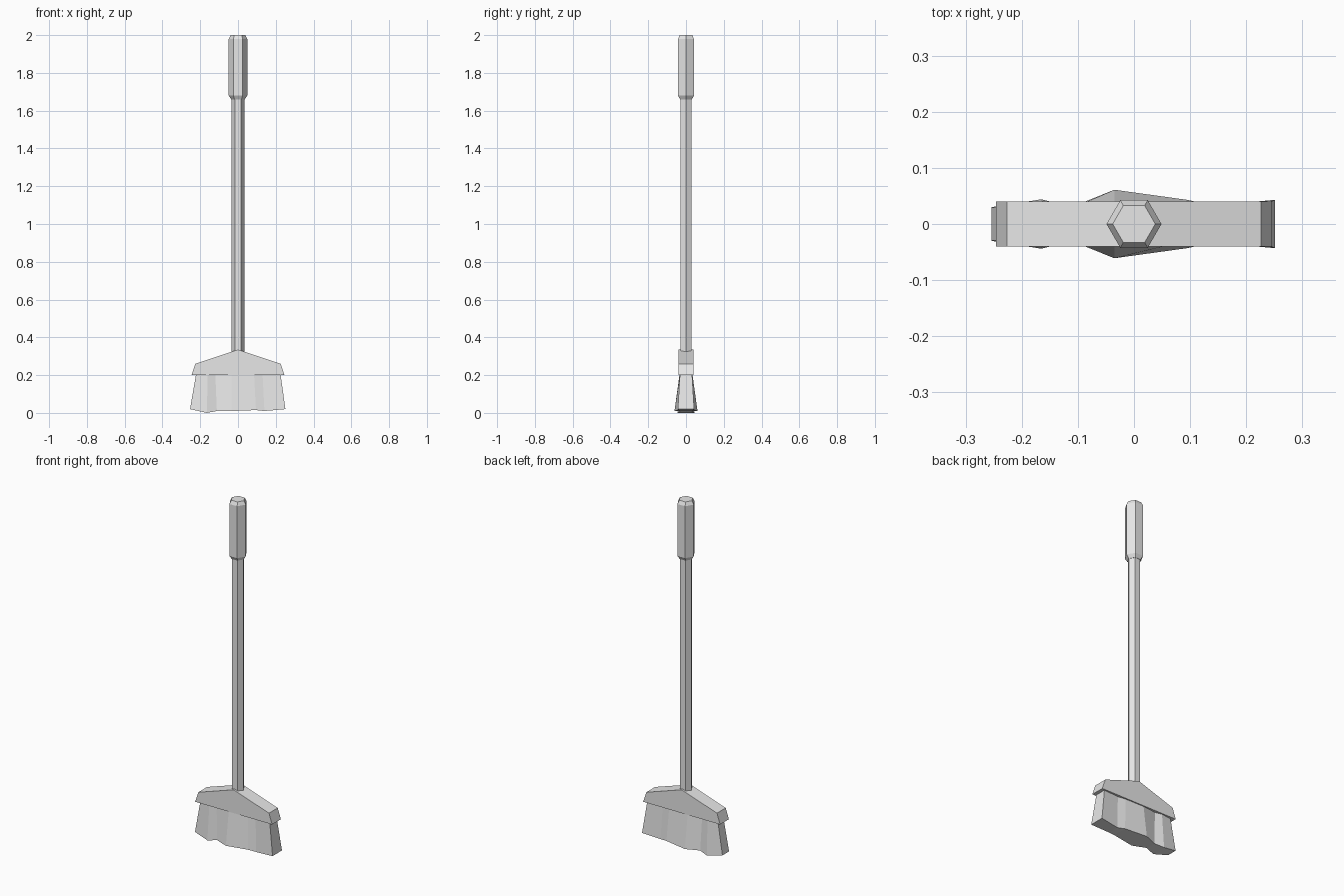
import bpy, bmesh, math

old = bpy.data.objects.get("Cube")
if old:
    bpy.data.objects.remove(old, do_unlink=True)

grey = bpy.data.materials.new("plain_grey")
grey.use_nodes = True
grey.diffuse_color = (0.8, 0.8, 0.8, 1)
grey.node_tree.nodes["Principled BSDF"].inputs["Base Color"].default_value = (0.8, 0.8, 0.8, 1)


def finish(name, bm):
    bmesh.ops.recalc_face_normals(bm, faces=bm.faces)
    mesh = bpy.data.meshes.new(name)
    bm.to_mesh(mesh)
    bm.free()
    mesh.materials.append(grey)
    obj = bpy.data.objects.new(name, mesh)
    bpy.context.collection.objects.link(obj)
    return obj


def loft(name, rings):
    """Skin a stack of equal-length closed rings and cap both ends."""
    bm = bmesh.new()
    loops = [[bm.verts.new(p) for p in ring] for ring in rings]
    n = len(loops[0])
    for a, b in zip(loops, loops[1:]):
        for i in range(n):
            j = (i + 1) % n
            bm.faces.new((a[i], a[j], b[j], b[i]))
    bm.faces.new(loops[0])
    bm.faces.new(loops[-1])
    return finish(name, bm)


def hexagon(r, z):
    return [(r * math.cos(k * math.pi / 3), r * math.sin(k * math.pi / 3), z)
            for k in range(6)]


# Six-sided shaft and thicker grip with chamfered ends
loft("shaft", [hexagon(0.034, z) for z in (0.28, 1.67)])
loft("grip", [hexagon(r, z) for r, z in
              ((0.036, 1.66), (0.049, 1.68), (0.049, 1.98), (0.038, 2.0))])

# Gabled head block, a profile extruded front to back
profile = [(-0.246, 0.2), (0.246, 0.2), (0.226, 0.26), (0, 0.335), (-0.226, 0.26)]
loft("head_block", [[(x, y, z) for x, z in profile] for y in (-0.04, 0.04)])

# Flared, folded bristles: top x, top half depth, bottom x, bottom half depth, bottom z
folds = [
    (-0.222, 0.026, -0.254, 0.030, 0.02),
    (-0.160, 0.033, -0.165, 0.044, 0.0),
    (-0.120, 0.024, -0.112, 0.030, 0.01),
    (-0.035, 0.034, -0.035, 0.061, 0.01),
    (0.085, 0.032, 0.095, 0.043, 0.015),
    (0.130, 0.026, 0.140, 0.033, 0.01),
    (0.225, 0.032, 0.251, 0.043, 0.02),
]


def outline(point):
    front = [point(f, -1) for f in folds]
    back = [point(f, 1) for f in reversed(folds)]
    return front + back


bottom = outline(lambda f, s: (f[2], s * f[3], f[4]))
top = outline(lambda f, s: (f[0], s * f[1], 0.205))
bristles = loft("bristles", [bottom, top])

# Split the uneven underside into clean facets
bm = bmesh.new()
bm.from_mesh(bristles.data)
bmesh.ops.triangulate(bm, faces=[f for f in bm.faces if len(f.verts) > 4])
bm.to_mesh(bristles.data)
bm.free()
